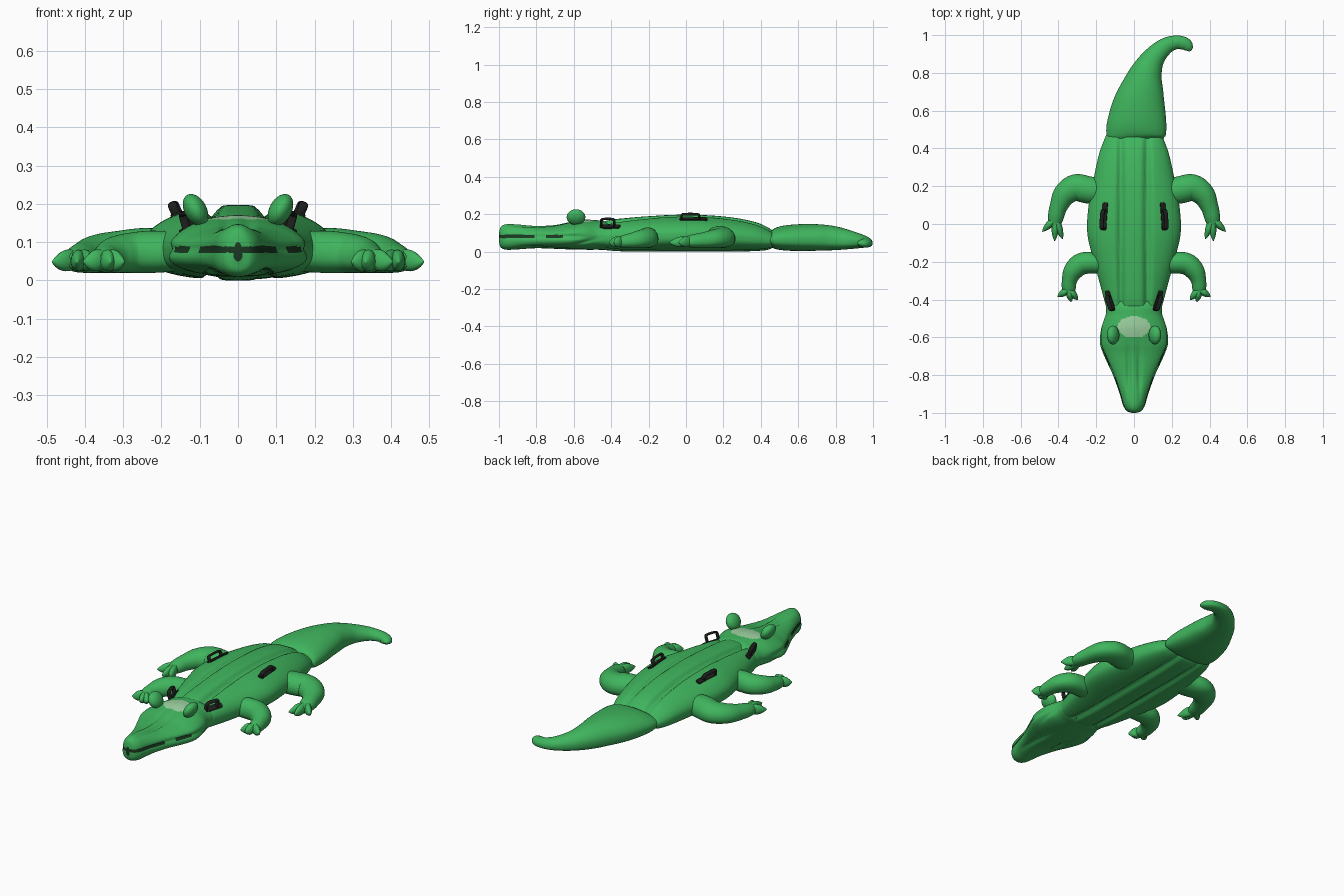
import bpy, bmesh, math
from mathutils import Vector, Matrix

if "Cube" in bpy.data.objects:
    bpy.data.objects.remove(bpy.data.objects["Cube"], do_unlink=True)


def material(name, rgb):
    m = bpy.data.materials.new(name)
    m.use_nodes = True
    m.diffuse_color = (*rgb, 1)
    m.node_tree.nodes["Principled BSDF"].inputs["Base Color"].default_value = (*rgb, 1)
    return m


GREEN = material("green vinyl", (0.05, 0.46, 0.11))
PALE = material("pale green window", (0.34, 0.65, 0.36))
DARK = material("dark mouth line", (0.01, 0.04, 0.015))
BLACK = material("black handle", (0.012, 0.014, 0.012))


def finish(name, bm, mats, smooth=True):
    bmesh.ops.recalc_face_normals(bm, faces=bm.faces)
    for f in bm.faces:
        f.smooth = smooth
    mesh = bpy.data.meshes.new(name)
    bm.to_mesh(mesh)
    bm.free()
    for m in mats:
        mesh.materials.append(m)
    ob = bpy.data.objects.new(name, mesh)
    bpy.context.collection.objects.link(ob)


def spline(rows, steps):
    """Smooth curve through rows of numbers."""
    rows = [Vector(r) for r in rows]
    ext = [rows[0] * 2 - rows[1]] + rows + [rows[-1] * 2 - rows[-2]]
    out = []
    for a, b, c, d in zip(ext, ext[1:], ext[2:], ext[3:]):
        for i in range(steps):
            t = i / steps
            out.append(b + (c - a) * (t / 2) + (a * 2 - b * 5 + c * 4 - d) * (t * t / 2)
                       + (b * 3 - a - c * 3 + d) * (t ** 3 / 2))
    return out + [rows[-1]]


def loft(name, rows, flip=1, sides=40, steps=6, low_power=0.65, shape=None, rule=None, mats=(GREEN,)):
    """Inflated tube. Rows hold x, y, half width, lowest z, highest z."""
    pts = spline(rows, steps)
    bm = bmesh.new()
    rings = []
    for i, p in enumerate(pts):
        q, r = pts[max(i - 1, 0)], pts[min(i + 1, len(pts) - 1)]
        t = Vector((r[0] - q[0], r[1] - q[1])).normalized()
        w, lo, hi = max(p[2], 0.002), p[3], max(p[4], p[3] + 0.002)
        mid = lo + (hi - lo) * 0.45
        ring = []
        for k in range(sides):
            a = math.tau * k / sides
            s = math.sin(a)
            u = w * math.cos(a)
            v = (hi - mid) * s if s > 0 else -(mid - lo) * abs(s) ** low_power
            if shape:
                u, v = shape(u, v, mid, p[1])
            ring.append(bm.verts.new((flip * (p[0] + t.y * u), p[1] - t.x * u, mid + v)))
        rings.append(ring)
    for r0, r1 in zip(rings, rings[1:]):
        for k in range(sides):
            j = (k + 1) % sides
            bm.faces.new((r0[k], r0[j], r1[j], r1[k]))
    bm.faces.new(rings[0])
    bm.faces.new(rings[-1])
    if rule:
        for f in bm.faces:
            f.material_index = rule(f.calc_center_median())
    finish(name, bm, mats)


def dent(d, width):
    return math.exp(-(d / width) ** 2)


# Body with three lengthwise air tubes
def body_shape(u, v, mid, y):
    fade = min(1, max(0, (y + 0.47) / 0.05))
    return u, v * (1 - 0.26 * fade * dent(abs(u) - 0.07, 0.016))


loft("body", [
    (0, -0.50, 0.11, 0.04, 0.12), (0, -0.46, 0.14, 0.015, 0.152),
    (0, -0.40, 0.158, 0.005, 0.17), (0, -0.30, 0.185, 0, 0.181),
    (0, -0.20, 0.212, 0, 0.189), (0, -0.05, 0.247, 0, 0.197),
    (0, 0.10, 0.24, 0, 0.195), (0, 0.25, 0.212, 0, 0.182),
    (0, 0.37, 0.185, 0.003, 0.158), (0, 0.44, 0.16, 0.01, 0.128),
    (0, 0.475, 0.145, 0.03, 0.10)], sides=112, steps=8, shape=body_shape)


# Head with snout ridges, cheek folds, mouth crease and a clear window on top
def head_shape(u, v, mid, y):
    z = mid + v
    if v > 0:
        v -= 0.013 * dent(abs(u) - 0.028, 0.011) * dent(y + 0.76, 0.13)
    else:
        v += 0.012 * dent(abs(u) - 0.065, 0.014) * dent(y + 0.72, 0.12)
    u *= 1 - 0.06 * dent(z - 0.082, 0.012) * min(1, max(0, (-0.5 - y) / 0.1))
    u *= 1 - 0.06 * dent(z - 0.05 - 0.25 * (y + 0.55), 0.01) * dent(y + 0.55, 0.07)
    return u, v


def head_rule(c):
    if c.z > 0.12 and (c.x / 0.086) ** 2 + ((c.y + 0.545) / 0.057) ** 2 < 1:
        return 1
    if abs(c.z - 0.081) < 0.008 and (c.y < -0.81 or -0.75 < c.y < -0.66):
        return 2
    return 0


loft("head", [
    (0, -1.0, 0.012, 0.05, 0.10), (0, -0.99, 0.038, 0.022, 0.132),
    (0, -0.96, 0.058, 0.01, 0.146), (0, -0.90, 0.076, 0.012, 0.145),
    (0, -0.80, 0.112, 0.018, 0.137), (0, -0.70, 0.158, 0.015, 0.142),
    (0, -0.63, 0.182, 0.012, 0.156), (0, -0.55, 0.175, 0.01, 0.17),
    (0, -0.48, 0.15, 0.01, 0.168), (0, -0.43, 0.147, 0.012, 0.16),
    (0, -0.37, 0.13, 0.04, 0.12)],
    sides=96, steps=10, shape=head_shape, rule=head_rule, mats=(GREEN, PALE, DARK))

# Tail curling toward the left
loft("tail", [
    (0.01, 0.445, 0.145, 0.03, 0.10), (0.01, 0.475, 0.157, 0.015, 0.125),
    (0.015, 0.53, 0.157, 0.006, 0.14), (0.025, 0.62, 0.142, 0.003, 0.147),
    (0.042, 0.71, 0.117, 0.005, 0.146), (0.065, 0.80, 0.086, 0.008, 0.135),
    (0.105, 0.88, 0.06, 0.014, 0.112), (0.165, 0.94, 0.045, 0.02, 0.09),
    (0.225, 0.962, 0.036, 0.022, 0.076), (0.27, 0.953, 0.034, 0.022, 0.07),
    (0.29, 0.932, 0.025, 0.028, 0.062), (0.297, 0.915, 0.006, 0.042, 0.05)], sides=48)

FRONT_LEG = [(0.14, -0.21, 0.058, 0.025, 0.125), (0.22, -0.205, 0.057, 0.02, 0.13),
             (0.28, -0.212, 0.058, 0.02, 0.125), (0.322, -0.25, 0.052, 0.02, 0.115),
             (0.342, -0.30, 0.04, 0.02, 0.098), (0.345, -0.345, 0.036, 0.022, 0.085),
             (0.345, -0.375, 0.022, 0.03, 0.07)]
REAR_LEG = [(0.15, 0.165, 0.068, 0.025, 0.13), (0.24, 0.18, 0.072, 0.02, 0.137),
            (0.31, 0.192, 0.071, 0.02, 0.13), (0.367, 0.155, 0.062, 0.02, 0.12),
            (0.40, 0.09, 0.047, 0.02, 0.103), (0.415, 0.03, 0.041, 0.022, 0.09),
            (0.42, -0.02, 0.026, 0.03, 0.072)]
LEGS = {"front": (FRONT_LEG, [(0.297, -0.402), (0.333, -0.412), (0.404, -0.385)]),
        "rear": (REAR_LEG, [(0.378, -0.08), (0.42, -0.09), (0.485, -0.04)])}


def handle(name, a, b, base, top, slope, flip):
    """Arched strap on a flat pad that lies along the sloping side."""
    a, b = Vector((*a, base)), Vector((*b, base))
    run = b - a
    up = Vector((0.012, 0, top - base))
    c, d = a + run * 0.08, a + run * 0.7
    path = spline([c, c + up * 0.8, c + up + run * 0.1, d + up - run * 0.1, d + up * 0.8, d], 5)
    bm = bmesh.new()
    rings = []
    side = up.cross(run).normalized()
    for i, p in enumerate(path):
        t = (path[min(i + 1, len(path) - 1)] - path[max(i - 1, 0)]).normalized()
        n = side.cross(t)
        ring = []
        for k in range(10):
            ang = math.tau * k / 10
            q = p + side * math.cos(ang) * 0.012 + n * math.sin(ang) * 0.006
            ring.append(bm.verts.new((q.x * flip, q.y, q.z)))
        rings.append(ring)
    for r0, r1 in zip(rings, rings[1:]):
        for k in range(10):
            bm.faces.new((r0[k - 1], r0[k], r1[k], r1[k - 1]))
    finish(name, bm, (BLACK,))
    # Pad under the strap
    bm = bmesh.new()
    mid = (a + b) / 2
    bmesh.ops.create_cube(bm, size=1, matrix=(
        Matrix.Diagonal((flip, 1, 1, 1)) @ Matrix.Translation(mid)
        @ Matrix.Rotation(math.atan2(-run.x, run.y), 4, "Z") @ Matrix.Rotation(slope, 4, "Y")
        @ Matrix.Diagonal((0.03, run.length, 0.009, 1))))
    upright = [e for e in bm.edges if abs((e.verts[0].co - e.verts[1].co).length - 0.009) < 0.001]
    bmesh.ops.bevel(bm, geom=upright, offset=0.01, segments=3, affect="EDGES", profile=0.5)
    finish(name + "_pad", bm, (BLACK,), smooth=False)


for label, flip in (("left", 1), ("right", -1)):
    # Legs with three pointed toes
    for place, (rows, tips) in LEGS.items():
        loft(f"{label}_{place}_leg", rows, flip, low_power=0.8)
        x, y = rows[-2][:2]
        for n, (tx, ty) in enumerate(tips):
            dx, dy = tx - x, ty - y
            loft(f"{label}_{place}_toe_{n + 1}", [
                (x, y, 0.02, 0.03, 0.08), (x + dx * 0.5, y + dy * 0.5, 0.019, 0.024, 0.08),
                (x + dx * 0.8, y + dy * 0.8, 0.012, 0.032, 0.066),
                (tx, ty, 0.002, 0.047, 0.051)], flip, sides=16, steps=4, low_power=0.9)
    # Raised eye, leaning outward
    bm = bmesh.new()
    bmesh.ops.create_uvsphere(bm, u_segments=32, v_segments=16, radius=1, matrix=(
        Matrix.Translation((flip * 0.111, -0.588, 0.184)) @ Matrix.Rotation(flip * 0.5, 4, "Y")
        @ Matrix.Diagonal((0.029, 0.05, 0.045, 1))))
    finish(f"{label}_eye", bm, (GREEN,))
    # Grab handles
    handle(f"{label}_front_handle", (0.109, -0.462), (0.143, -0.352), 0.133, 0.174, 0.62, flip)
    handle(f"{label}_rear_handle", (0.162, -0.035), (0.152, 0.115), 0.172, 0.2, 0.36, flip)
